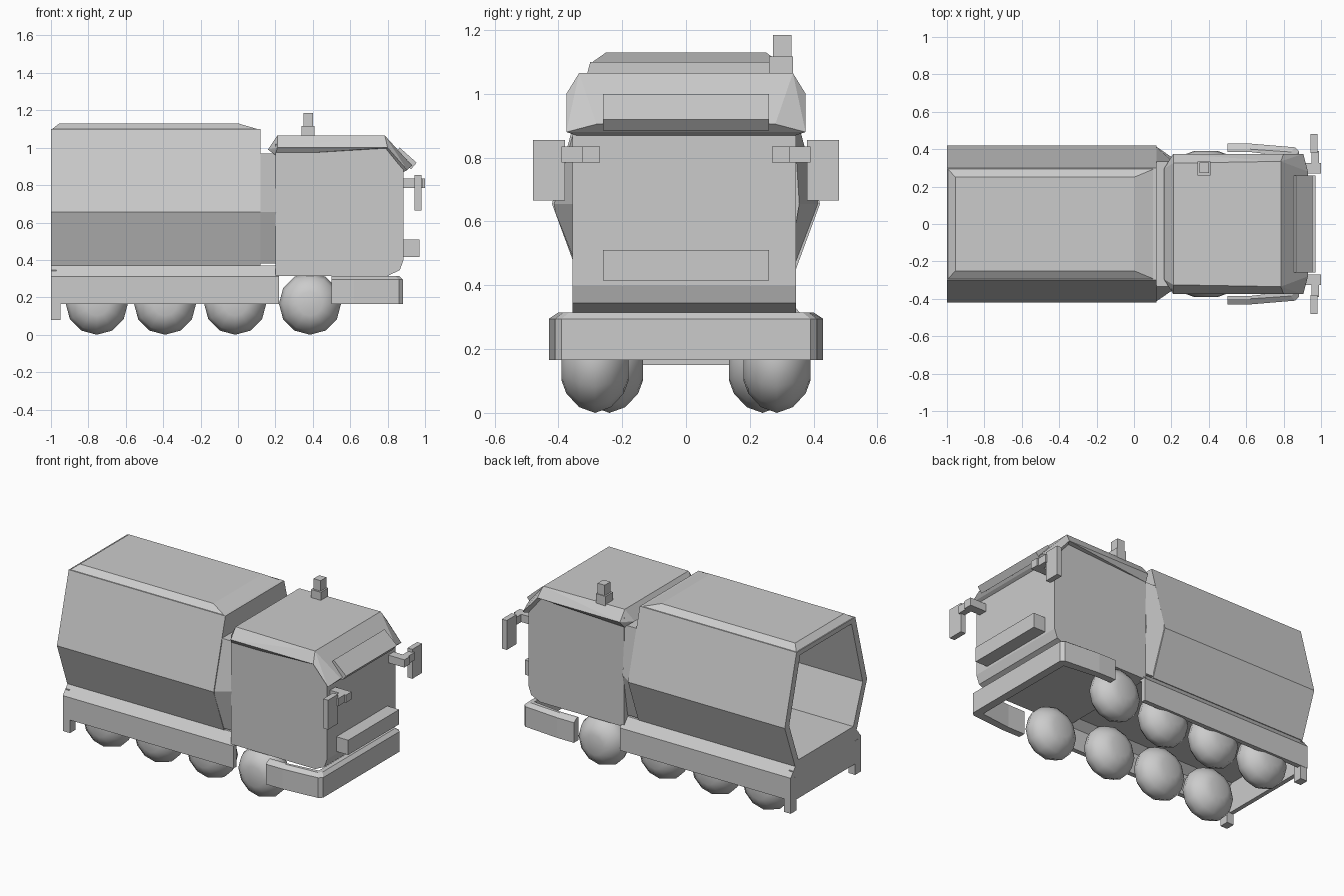
import bpy, bmesh, math

if "Cube" in bpy.data.objects:
    bpy.data.objects.remove(bpy.data.objects["Cube"])


def finish(name, bm):
    bmesh.ops.recalc_face_normals(bm, faces=bm.faces)
    me = bpy.data.meshes.new(name)
    bm.to_mesh(me)
    bm.free()
    ob = bpy.data.objects.new(name, me)
    bpy.context.collection.objects.link(ob)
    return ob


def loft(name, loops):
    """Skin a series of equal-length point loops and cap both ends."""
    bm = bmesh.new()
    rings = [[bm.verts.new(p) for p in loop] for loop in loops]
    for a, b in zip(rings, rings[1:]):
        for i in range(len(a)):
            j = (i + 1) % len(a)
            bm.faces.new((a[i], a[j], b[j], b[i]))
    bm.faces.new(rings[0])
    bm.faces.new(rings[-1])
    return finish(name, bm)


def section(x, half):
    """Symmetric y-z section at x from its right half."""
    return [(x, y, z) for y, z in half] + [(x, -y, z) for y, z in reversed(half)]


def plan(z, half):
    """Symmetric x-y outline at z from its right half."""
    return [(x, y, z) for x, y in half] + [(x, -y, z) for x, y in reversed(half)]


def side(y, pts):
    return [(x, y, z) for x, z in pts]


def box(name, x0, x1, y0, y1, z0, z1):
    q = [(x0, y0), (x1, y0), (x1, y1), (x0, y1)]
    return loft(name, [[(x, y, z) for x, y in q] for z in (z0, z1)])


def hull(name, pts):
    """Convex solid around points mirrored in y."""
    bm = bmesh.new()
    for x, y, z in pts:
        for s in (1, -1):
            bm.verts.new((x, s * y, z))
    r = bmesh.ops.convex_hull(bm, input=bm.verts)
    junk = {v for v in r["geom_interior"] + r["geom_unused"]
            if isinstance(v, bmesh.types.BMVert)}
    bmesh.ops.delete(bm, geom=list(junk), context='VERTS')
    bmesh.ops.dissolve_limit(bm, angle_limit=math.radians(2),
                             verts=bm.verts, edges=bm.edges)
    return finish(name, bm)


# Open-backed cargo container with thick walls
outer = [(.315, .37), (.42, .655), (.30, 1.10)]
inner = [(.28, .40), (.375, .655), (.262, 1.07)]
loft("container", [section(.12, outer), section(-1, outer),
                   section(-1, inner), section(.09, inner)])
loft("container_lid", [plan(1.095, [(-1, .30), (.12, .30)]),
                       plan(1.13, [(-.955, .25), (0, .25)])])
loft("container_nose", [section(.11, [(.315, .38), (.42, .655), (.335, .97)]),
                        section(.205, [(.31, .38), (.355, .655), (.335, .97)])])

# Rear chassis: hollow channel with sloped shoulders, tail bar and flaps
chassis = [(.28, .34), (.33, .30), (.33, .165),
           (.36, .165), (.36, .31), (.31, .37)]
loft("chassis", [section(-1, chassis), section(.22, chassis)])
box("tail_bar", -.998, -.97, -.335, .335, .15, .345)
for s in (1, -1):
    box("mud_flap", -.999, -.95, s * .30, s * .358, .08, .30)

# Cab body: side profile extruded across the truck
cab = [(.20, .315), (.80, .315), (.865, .345), (.885, .40),
       (.885, .90), (.80, 1.02), (.20, 1.02)]
loft("cab", [side(-.355, cab), side(.345, cab)])

# Chamfered roof and the sloping brow over the windscreen
hull("cab_roof", [(.21, .325, 1.065), (.785, .335, 1.065),
                  (.16, .295, .99), (.205, .365, .99), (.21, .375, 1.0),
                  (.80, .375, 1.0), (.20, .345, .96), (.78, .345, .995)])
hull("roof_brow", [(.785, .335, 1.065), (.80, .375, 1.0), (.78, .345, 1.0),
                   (.93, .28, .905), (.905, .375, .88), (.885, .345, .87)])

# Slanted sun visor
visor = [(.865, 1.0), (.955, .92), (.925, .885), (.835, .965)]
loft("sun_visor", [side(-.26, visor), side(.26, visor)])

# Grille bar
box("grille_bar", .87, .97, -.26, .26, .415, .51)

# U-shaped front bumper with fenders
inside = [(.83, .36), (.62, .385), (.50, .385)]
low = inside + [(.50, .43), (.62, .43), (.86, .41), (.882, .39)]
top = inside + [(.50, .40), (.62, .40), (.84, .385), (.86, .365)]
loft("front_bumper", [plan(.165, low), plan(.295, low), plan(.315, top)])

# Mirrors on cranked arms
for s in (1, -1):
    box("mirror_arm", .88, 1.0, s * .27, s * .325, .785, .835)
    box("mirror_bracket", .95, .99, s * .27, s * .39, .785, .835)
    box("mirror", .945, .98, s * .38, s * .48, .665, .855)

# Roof beacon
box("beacon_base", .34, .41, .26, .335, 1.05, 1.117)
box("beacon", .35, .40, .272, .33, 1.117, 1.185)


# Rounded low-poly wheels
def wheel(x, y):
    prof = [(-.105, .065), (-.09, .105), (-.05, .148), (0, .166),
            (.05, .148), (.09, .105), (.105, .065)]
    n = 12
    ang = [2 * math.pi * i / n for i in range(n)]
    ob = loft("wheel", [[(x + r * math.cos(a), y + d, .166 + r * math.sin(a))
                         for a in ang] for d, r in prof])
    bpy.context.view_layer.objects.active = ob
    ob.select_set(True)
    bpy.ops.object.shade_smooth_by_angle(angle=math.radians(50))
    ob.select_set(False)


for s in (1, -1):
    wheel(.385, s * .285)
    for x in (-.755, -.39, -.015):
        wheel(x, s * .24)
